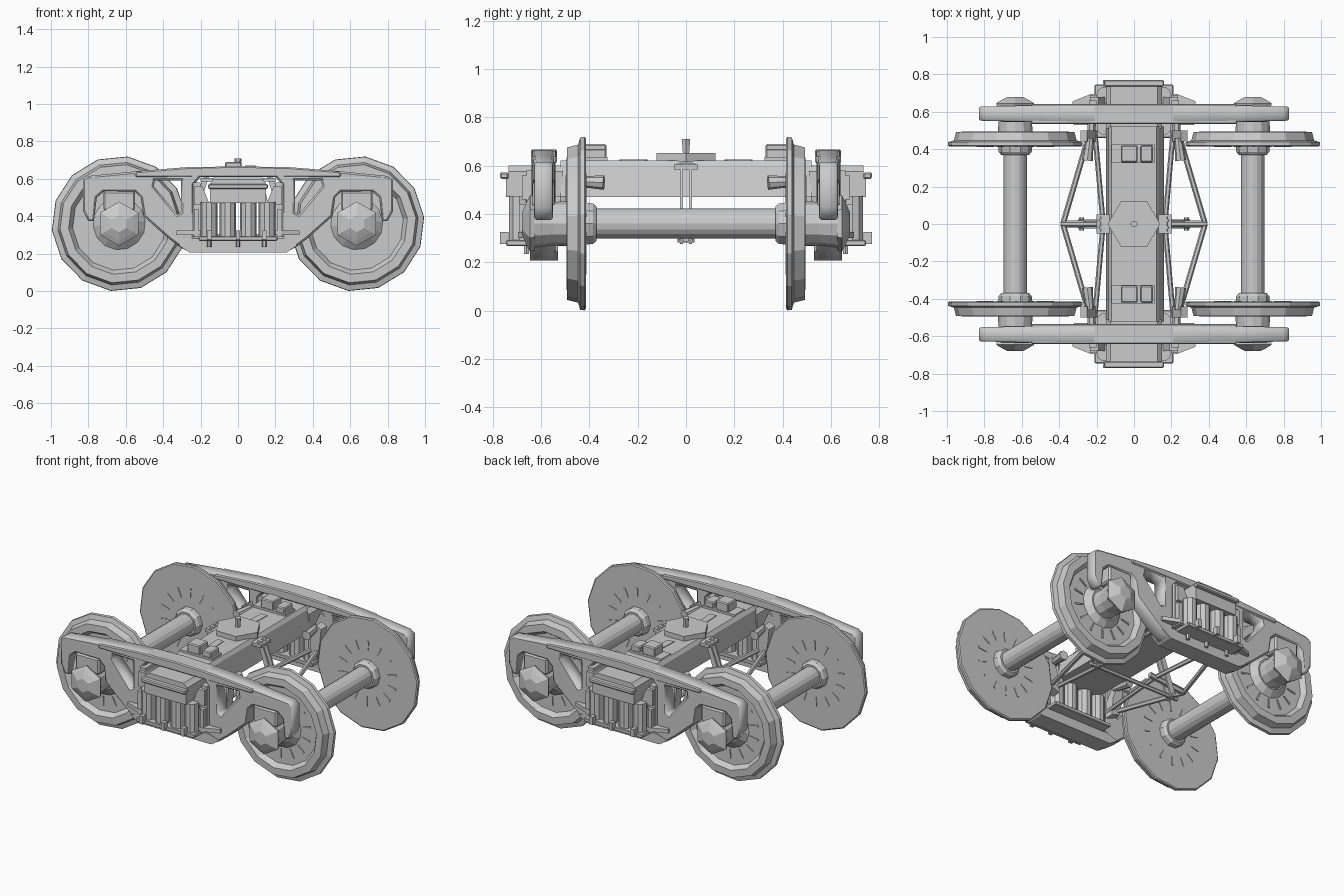
import bpy, bmesh, math
from mathutils import Vector

SIGNS = [(sx, sy) for sx in (-1, 1) for sy in (-1, 1)]


def finish(name, bm, bevel=0):
    bmesh.ops.recalc_face_normals(bm, faces=bm.faces)
    me = bpy.data.meshes.new(name)
    bm.to_mesh(me)
    bm.free()
    ob = bpy.data.objects.new(name, me)
    bpy.context.collection.objects.link(ob)
    if bevel:
        m = ob.modifiers.new("bevel", 'BEVEL')
        m.width, m.segments, m.limit_method = bevel, 1, 'ANGLE'
    return ob


def loft(name, rings, bevel=0):
    """Skin a list of equal-length point rings and cap both ends."""
    bm = bmesh.new()
    rs = [[bm.verts.new(p) for p in r] for r in rings]
    n = len(rs[0])
    for a, b in zip(rs, rs[1:]):
        for i in range(n):
            bm.faces.new((a[i], a[(i + 1) % n], b[(i + 1) % n], b[i]))
    bm.faces.new(rs[0])
    bm.faces.new(rs[-1])
    return finish(name, bm, bevel)


def box(name, x, y, z, s=(1, 1), bevel=0):
    ring = lambda h: [(s[0] * a, s[1] * b, h) for a, b in
                      ((x[0], y[0]), (x[1], y[0]), (x[1], y[1]), (x[0], y[1]))]
    return loft(name, [ring(z[0]), ring(z[1])], bevel)


def prism_y(name, pts, y0, y1, s=(1, 1), bevel=0):
    return loft(name, [[(s[0] * x, s[1] * y, z) for x, z in pts] for y in (y0, y1)], bevel)


def prism_z(name, pts, z0, z1, s=(1, 1)):
    return loft(name, [[(s[0] * x, s[1] * y, z) for x, y in pts] for z in (z0, z1)])


def lathe(name, prof, n, x, z, sy=1, turn=0.0):
    """Turn (y, radius) profile around a crosswise axis."""
    return loft(name, [[(x + r * math.cos(turn + 2 * math.pi * i / n), sy * y,
                         z + r * math.sin(turn + 2 * math.pi * i / n)) for i in range(n)]
                       for y, r in prof])


def rod(name, a, b, r, n=6, r2=None):
    a, b = Vector(a), Vector(b)
    q = (b - a).to_track_quat('Z', 'Y')
    ring = lambda c, rr: [c + q @ Vector((rr * math.cos(2 * math.pi * i / n),
                                          rr * math.sin(2 * math.pi * i / n), 0)) for i in range(n)]
    return loft(name, [ring(a, r), ring(b, r2 or r)])


# Wheelsets
WX, WZ = 0.635, 0.36
for sx in (-1, 1):
    lathe("axle", [(-0.39, 0.075), (-0.37, 0.062), (0.37, 0.062), (0.39, 0.075)], 16, sx * WX, WZ)
for sx, sy in SIGNS:
    x = sx * WX
    lathe("wheel", [(0.415, 0.355), (0.42, 0.362), (0.438, 0.36), (0.447, 0.33), (0.492, 0.318),
                    (0.494, 0.272), (0.462, 0.25), (0.462, 0.14), (0.495, 0.10)],
          14, x, WZ, sy, 0.1)
    lathe("wheel_hub", [(0.37, 0.075), (0.385, 0.088), (0.418, 0.092)], 10, x, WZ, sy)
    lathe("bearing", [(0.49, 0.092), (0.55, 0.09), (0.63, 0.10)], 12, x, WZ, sy)
    lathe("bearing_cap", [(0.625, 0.11), (0.645, 0.118), (0.66, 0.09), (0.68, 0.045)],
          6, x, WZ, sy, math.pi / 6)
    # radial ribs on both wheel faces
    for i in range(14):
        a = 2 * math.pi * i / 14 + 0.2
        d, t = Vector((math.cos(a), 0, math.sin(a))), Vector((-math.sin(a), 0, math.cos(a)))
        for y0, y1 in ((0.411, 0.418), (0.46, 0.468)):
            loft("wheel_rib", [[Vector((x, sy * y, WZ)) + d * r + t * w
                                for r, w in ((0.15, -0.003), (0.21, -0.006), (0.21, 0.006), (0.15, 0.003))]
                               for y in (y0, y1)])

# Side frames: outline with windows, thinned toward the ends
half = [(0.28, 0.662), (0.55, 0.64), (0.80, 0.615), (0.83, 0.595), (0.83, 0.43), (0.80, 0.375),
        (0.77, 0.375), (0.755, 0.50), (0.72, 0.53), (0.55, 0.53), (0.52, 0.50), (0.505, 0.40),
        (0.37, 0.28), (0.31, 0.235), (0.26, 0.208)]
outline = half + [(-x, z) for x, z in reversed(half)]
centre = [(0.235, 0.29), (0.235, 0.57), (0.20, 0.61), (-0.20, 0.61), (-0.235, 0.57), (-0.235, 0.29)]
tri = [(0.305, 0.592), (0.445, 0.592), (0.45, 0.56), (0.325, 0.41), (0.305, 0.42)]
for sy in (-1, 1):
    cu = bpy.data.curves.new("side_frame_curve", 'CURVE')
    cu.dimensions, cu.fill_mode = '2D', 'BOTH'
    cu.extrude, cu.bevel_depth, cu.bevel_resolution, cu.offset = 0.04, 0.01, 0, -0.01
    for pts in (outline, centre, tri, [(-x, z) for x, z in tri]):
        sp = cu.splines.new('POLY')
        sp.points.add(len(pts) - 1)
        for p, (x, z) in zip(sp.points, pts):
            p.co = (x, z, 0, 1)
        sp.use_cyclic_u = True
    tmp = bpy.data.objects.new("side_frame_curve", cu)
    bpy.context.collection.objects.link(tmp)
    me = bpy.data.meshes.new_from_object(tmp.evaluated_get(bpy.context.evaluated_depsgraph_get()))
    bpy.data.objects.remove(tmp)
    bm = bmesh.new()
    bm.from_mesh(me)
    bmesh.ops.remove_doubles(bm, verts=bm.verts, dist=0.0002)
    for v in bm.verts:
        x, z, t = v.co
        v.co = (x, sy * 0.59 + t * (1.0 - 0.25 * max(0, abs(x) - 0.3) / 0.53), z)
    finish("side_frame", bm)
    s = (1, sy)
    # wide top and bottom flanges
    prism_y("top_flange", [(-0.55, 0.61), (-0.55, 0.638), (-0.28, 0.66), (0, 0.668), (0.28, 0.66),
                           (0.55, 0.638), (0.55, 0.61)], 0.535, 0.642, s, 0.006)
    prism_y("bottom_flange", [(-0.32, 0.245), (-0.26, 0.207), (0.26, 0.207), (0.32, 0.245),
                              (0.24, 0.27), (-0.24, 0.27)], 0.53, 0.645, s)
    # spring seat with springs in two rows
    box("spring_seat", (-0.21, 0.21), (0.46, 0.745), (0.268, 0.292), s, 0.004)
    for x in (-0.155, -0.055, 0.055, 0.155):
        for y in (0.52, 0.60, 0.69):
            rod("spring", (x, sy * y, 0.29), (x, sy * y, 0.475), 0.045, 10)
    for x in (-0.155, 0, 0.14):
        box("seat_lug", (x - 0.012, x + 0.012), (0.735, 0.77), (0.275, 0.325), s)
        rod("seat_bolt", (x, sy * 0.66, 0.235), (x, sy * 0.66, 0.30), 0.012)

# Pedestal and column details
for s in SIGNS:
    box("bearing_adapter", (0.55, 0.72), (0.545, 0.635), (0.43, 0.535), s, 0.01)
    box("column_guide", (0.20, 0.24), (0.545, 0.66), (0.29, 0.58), s)
    prism_z("column_bracket", [(0.20, 0.64), (0.33, 0.64), (0.33, 0.655), (0.23, 0.695), (0.20, 0.69)],
            0.30, 0.325, s)
    prism_z("column_rib", [(0.21, 0.63), (0.235, 0.63), (0.235, 0.69), (0.21, 0.69)], 0.29, 0.44, s)
    prism_y("friction_wedge", [(0.15, 0.46), (0.235, 0.46), (0.235, 0.56), (0.19, 0.56)], 0.55, 0.68, s)

# Bolster
prism_y("bolster", [(-0.15, 0.47), (0.16, 0.47), (0.135, 0.60), (0.12, 0.622), (-0.12, 0.622), (-0.135, 0.60)],
        -0.52, 0.52)
for sy in (-1, 1):
    s = (1, sy)
    prism_y("bolster_end", [(-0.15, 0.47), (0.15, 0.47), (0.15, 0.575), (0.125, 0.60), (-0.125, 0.60),
                            (-0.15, 0.575)], 0.51, 0.735, s)
    box("bolster_lip", (-0.16, 0.16), (0.735, 0.77), (0.545, 0.572), s, 0.006)
    box("bolster_end_plate", (-0.15, 0.15), (0.73, 0.745), (0.47, 0.56), s)
    # side bearings
    box("side_bearing_base", (-0.12, 0.11), (0.325, 0.425), (0.615, 0.635), s)
    box("side_bearing", (-0.07, 0.02), (0.33, 0.42), (0.63, 0.69), s, 0.006)
    box("side_bearing_block", (0.035, 0.10), (0.33, 0.42), (0.63, 0.67), s, 0.006)
    prism_z("bolster_slot_rim", [(-0.03, 0.16), (0.015, 0.17), (0.02, 0.27), (-0.025, 0.275)], 0.615, 0.626, s)

# Centre plate and pin
rod("centre_plate", (0, 0, 0.615), (0, 0, 0.653), 0.14, 6).rotation_euler = (0, 0, 0)
rod("centre_pin", (0, 0, 0.64), (0, 0, 0.71), 0.014, 6, 0.02)

# Brake rigging
for s in SIGNS:
    sx, sy = s
    rod("brake_truss", (sx * 0.245, sy * 0.46, 0.385), (sx * 0.38, 0, 0.36), 0.015)
    rod("brake_beam", (sx * 0.21, sy * 0.50, 0.385), (sx * 0.165, 0, 0.385), 0.014)
    prism_y("brake_head", [(0.20, 0.34), (0.26, 0.36), (0.275, 0.44), (0.285, 0.54), (0.25, 0.56), (0.21, 0.46)],
            0.44, 0.50, s)
    rod("beam_sleeve", (sx * 0.25, sy * 0.34, 0.53), (sx * 0.235, sy * 0.46, 0.535), 0.03, 8, 0.02)
    rod("beam_end", (sx * 0.23, sy * 0.44, 0.40), (sx * 0.225, sy * 0.56, 0.40), 0.022, 6)
    # paired lever plates on the centre line
    prism_y("brake_lever", [(0.155, 0.61), (0.185, 0.61), (0.30, 0.30), (0.29, 0.275), (0.265, 0.285)],
            0.013, 0.024, s)
for sx in (-1, 1):
    rod("beam_strut", (sx * 0.12, 0, 0.385), (sx * 0.385, 0, 0.36), 0.018)
    rod("lever_pin", (sx * 0.28, -0.035, 0.295), (sx * 0.28, 0.035, 0.295), 0.014)
    rod("upper_lever_pin", (sx * 0.17, -0.04, 0.598), (sx * 0.17, 0.04, 0.598), 0.012)
    box("lever_bracket", (0.12, 0.20), (-0.05, 0.05), (0.585, 0.605), (sx, 1))
rod("connecting_rod", (-0.33, 0, 0.295), (0.33, 0, 0.295), 0.013)
